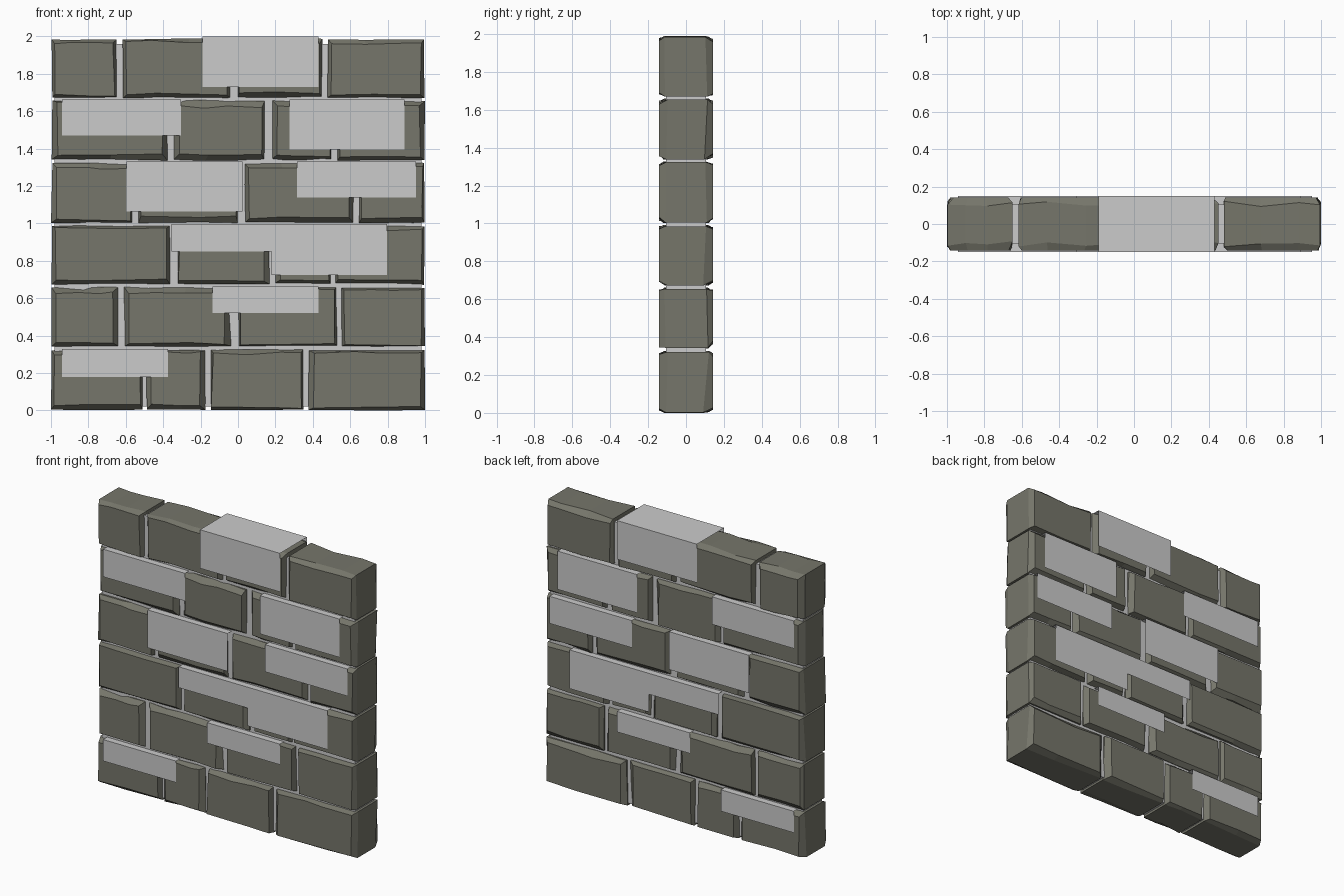
import bpy, bmesh, random

if "Cube" in bpy.data.objects:
    bpy.data.objects.remove(bpy.data.objects["Cube"])

random.seed(7)


def material(name, color):
    m = bpy.data.materials.new(name)
    m.diffuse_color = color
    m.use_nodes = True
    m.node_tree.nodes["Principled BSDF"].inputs["Base Color"].default_value = m.diffuse_color
    return m


STONE = material("stone", (0.18, 0.18, 0.145, 1))


def add_object(name, bm, mat=None):
    bmesh.ops.recalc_face_normals(bm, faces=bm.faces[:])
    me = bpy.data.meshes.new(name)
    bm.to_mesh(me)
    bm.free()
    ob = bpy.data.objects.new(name, me)
    bpy.context.collection.objects.link(ob)
    if mat:
        me.materials.append(mat)
    return ob


def outline(x0, x1, z0, z1, mids, jit):
    """Seven-point block outline, every point nudged inwards by up to jit."""
    def r():
        return random.uniform(0, jit)
    w = x1 - x0
    b, t1, t2 = (x0 + w * m for m in mids)
    return [(x0 + r(), z0 + r()), (b, z0 + r()), (x1 - r(), z0 + r()),
            (x1 - r(), z1 - r()), (t2, z1 - r()), (t1, z1 - 1.5 * r()),
            (x0 + r(), z1 - r())]


def stone_block(name, x0, x1, z0, z1):
    """Roughly hewn block: rough middle belt, smaller chipped front and back faces."""
    bm = bmesh.new()
    mids = (random.uniform(.3, .7), random.uniform(.2, .45), random.uniform(.55, .8))
    belt = outline(x0, x1, z0, z1, mids, 0.008)
    rings = []
    for side in (-1, 1):
        l, r, b, t = (random.uniform(0.006, 0.03) for _ in range(4))
        face = outline(x0 + l, x1 - r, z0 + b, z1 - t, mids, 0.012)
        cap = [bm.verts.new((x, side * 0.142, z)) for x, z in face]
        mid = [bm.verts.new((x, side * random.uniform(.09, .122), z)) for x, z in belt]
        rings += [cap, mid] if side < 0 else [mid, cap]
    n = len(belt)
    for a, c in zip(rings, rings[1:]):
        for i in range(n):
            j = (i + 1) % n
            bm.faces.new((a[i], a[j], c[j], c[i]))
    bm.faces.new(rings[0])
    bm.faces.new(rings[-1])
    add_object(name, bm, STONE)


# Stone courses: height range, then the left and right end of each joint
COURSES = [
    (0.000, 0.328, [(-.51, -.49), (-.17, -.15), (.35, .372)]),
    (0.340, 0.662, [(-.64, -.615), (-.035, -.005), (.53, .552)]),
    (0.672, 0.992, [(-.36, -.33), (.17, .19), (.50, .515)]),
    (1.000, 1.326, [(-.56, -.535), (.0, .032), (.62, .645)]),
    (1.336, 1.660, [(-.375, -.35), (.148, .175), (.505, .525)]),
    (1.668, 1.990, [(-.645, -.62), (-.035, -.005), (.455, .475)]),
]
for row, (z0, z1, joints) in enumerate(COURSES, 1):
    starts = [-1.0] + [j[1] for j in joints]
    ends = [j[0] for j in joints] + [1.0]
    for k, (x0, x1) in enumerate(zip(starts, ends), 1):
        stone_block(f"stone_row{row}_{k}", x0, x1, z0, z1)

# Recessed mortar core filling the joints
bm = bmesh.new()
bmesh.ops.create_cube(bm, size=1)
for v in bm.verts:
    v.co = (v.co.x * 1.96, v.co.y * 0.21, 0.99 + v.co.z * 1.94)
add_object("mortar_core", bm)


# Plaster patches: thin sheets folded over the block, open at ends and below
def plaster_patch(name, x0, x1, z0, z1, d=0.15):
    bm = bmesh.new()
    prof = [(-d, z0), (-d, z1), (d, z1), (d, z0)]
    a = [bm.verts.new((x0, y, z)) for y, z in prof]
    b = [bm.verts.new((x1, y, z)) for y, z in prof]
    for i in range(3):
        bm.faces.new((a[i], b[i], b[i + 1], a[i + 1]))
    # outward normals: front sheet must face -y
    bm.normal_update()
    ob = add_object(name, bm)
    if ob.data.polygons[0].normal.y > 0:
        ob.data.flip_normals()


PATCHES = [
    (-.19, .43, 1.73, 2.0),
    (-.94, -.305, 1.47, 1.663), (.275, .89, 1.395, 1.663),
    (-.595, .025, 1.065, 1.33), (.315, .953, 1.14, 1.33),
    (-.355, .18, .85, .996), (.18, .797, .725, .996),
    (-.135, .43, .52, .664),
    (-.94, -.375, .18, .33),
]
for i, p in enumerate(PATCHES, 1):
    plaster_patch(f"plaster_patch_{i}", *p)
